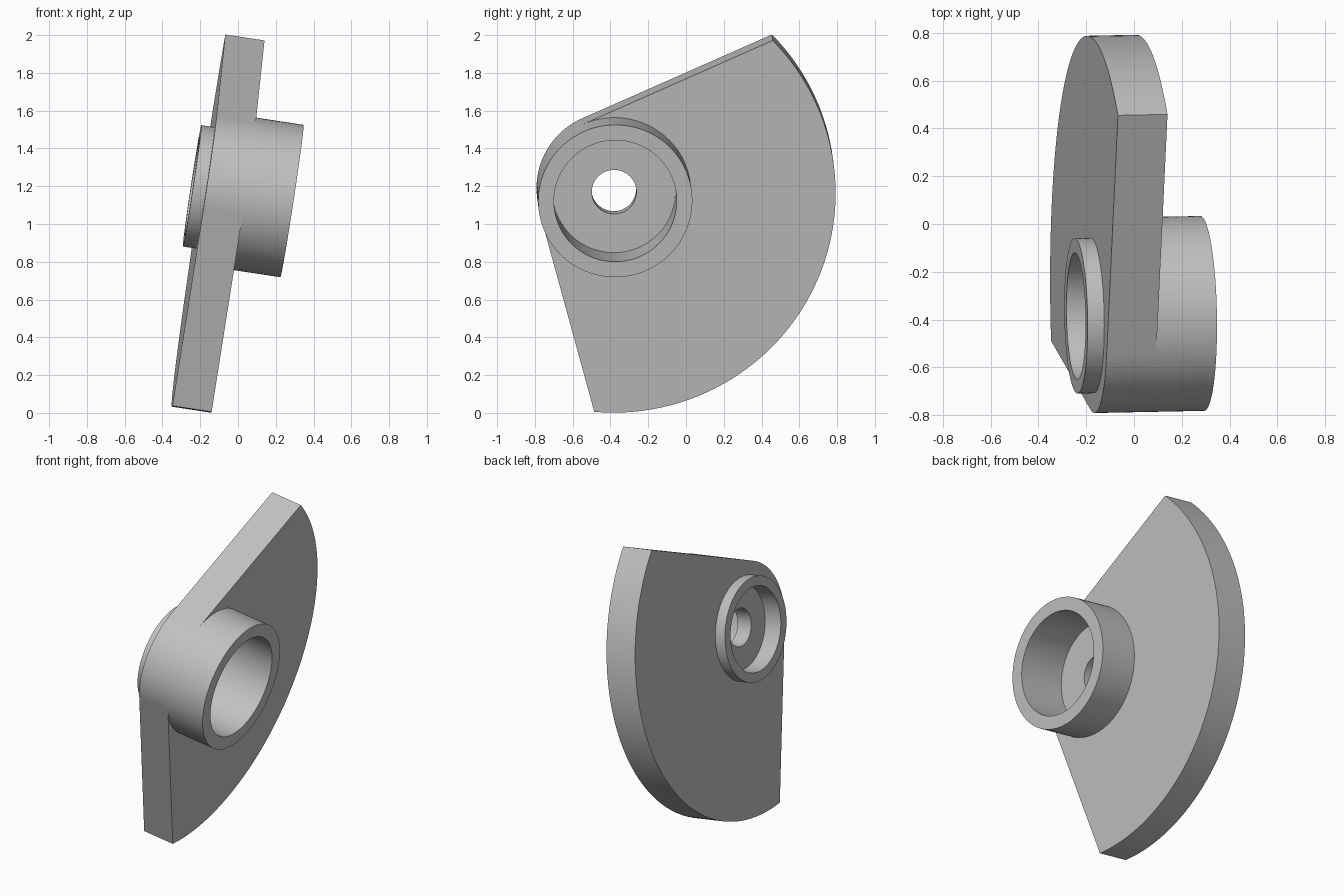
import bpy
import bmesh
from math import radians, degrees, cos, acos
from math import sin
from mathutils import Vector

cube = bpy.data.objects.get("Cube")
if cube:
    bpy.data.objects.remove(cube, do_unlink=True)

# Tilted frame: the hub axis runs from the small collar to the large collar
origin = Vector((-0.243, -0.385, 1.202))
axis = Vector((1, 0.02, -0.152)).normalized()
side = Vector((0, 1, 0))
side = (side - side.dot(axis) * axis).normalized()
up = axis.cross(side)

# Main sizes
HUB, SECTOR = 0.408, 1.172
BORE, CUP, RECESS = 0.118, 0.325, 0.265
LENGTH, PLATE_START, PLATE_END = 0.535, 0.07, 0.28
WEB_START, WEB_END = 0.115, 0.215

# Angles of the sector corners and of the straight edges' tangent points
low, high = radians(-95.2), radians(44.3)
spread = acos(HUB / SECTOR)
tan_high, tan_low = high + spread, radians(360) + low - spread


def steps(start, end, count):
    return [start + (end - start) * i / count for i in range(count)]


angles = (steps(low, high, 56) + steps(high, tan_high, 20)
          + steps(tan_high, tan_low, 32)
          + steps(tan_low, low + radians(360), 20))


def outline(a):
    """Plate radius: sector arc, tangent edge, hub arc, tangent edge."""
    if a < high:
        return SECTOR
    if a < tan_high:
        return HUB / cos(a - tan_high)
    if a < tan_low:
        return HUB
    return HUB / cos(a - tan_low)


# Closed cross-section of (radius, distance along axis), plate included
section = [
    (BORE, WEB_END), (CUP, WEB_END), (CUP, LENGTH), (HUB, LENGTH),
    (HUB, PLATE_END), (outline, PLATE_END), (outline, PLATE_START),
    (CUP, PLATE_START), (CUP, 0), (RECESS, 0),
    (RECESS, WEB_START), (BORE, WEB_START),
]

bm = bmesh.new()
rings = []
for radius, t in section:
    ring = []
    for a in angles:
        r = radius(a) if callable(radius) else radius
        ring.append(bm.verts.new(
            origin + axis * t + (side * cos(a) + up * sin(a)) * r))
    rings.append(ring)

n = len(angles)
for k, ring in enumerate(rings):
    after = rings[(k + 1) % len(rings)]
    for i in range(n):
        j = (i + 1) % n
        bm.faces.new((ring[i], ring[j], after[j], after[i]))

# Weld where the plate edge runs flush with the hub
bmesh.ops.remove_doubles(bm, verts=bm.verts[:], dist=0.0001)
bmesh.ops.recalc_face_normals(bm, faces=bm.faces[:])

mesh = bpy.data.meshes.new("sector_plate_with_hub")
bm.to_mesh(mesh)
bm.free()
part = bpy.data.objects.new("sector_plate_with_hub", mesh)
bpy.context.collection.objects.link(part)

# Plain grey
grey = bpy.data.materials.new("plain_grey")
grey.use_nodes = True
colour = (0.53, 0.53, 0.53, 1)
grey.diffuse_color = colour
grey.node_tree.nodes["Principled BSDF"].inputs["Base Color"].default_value = colour
mesh.materials.append(grey)

bpy.ops.object.select_all(action='DESELECT')
part.select_set(True)
bpy.context.view_layer.objects.active = part
bpy.ops.object.shade_smooth_by_angle(angle=radians(30))
